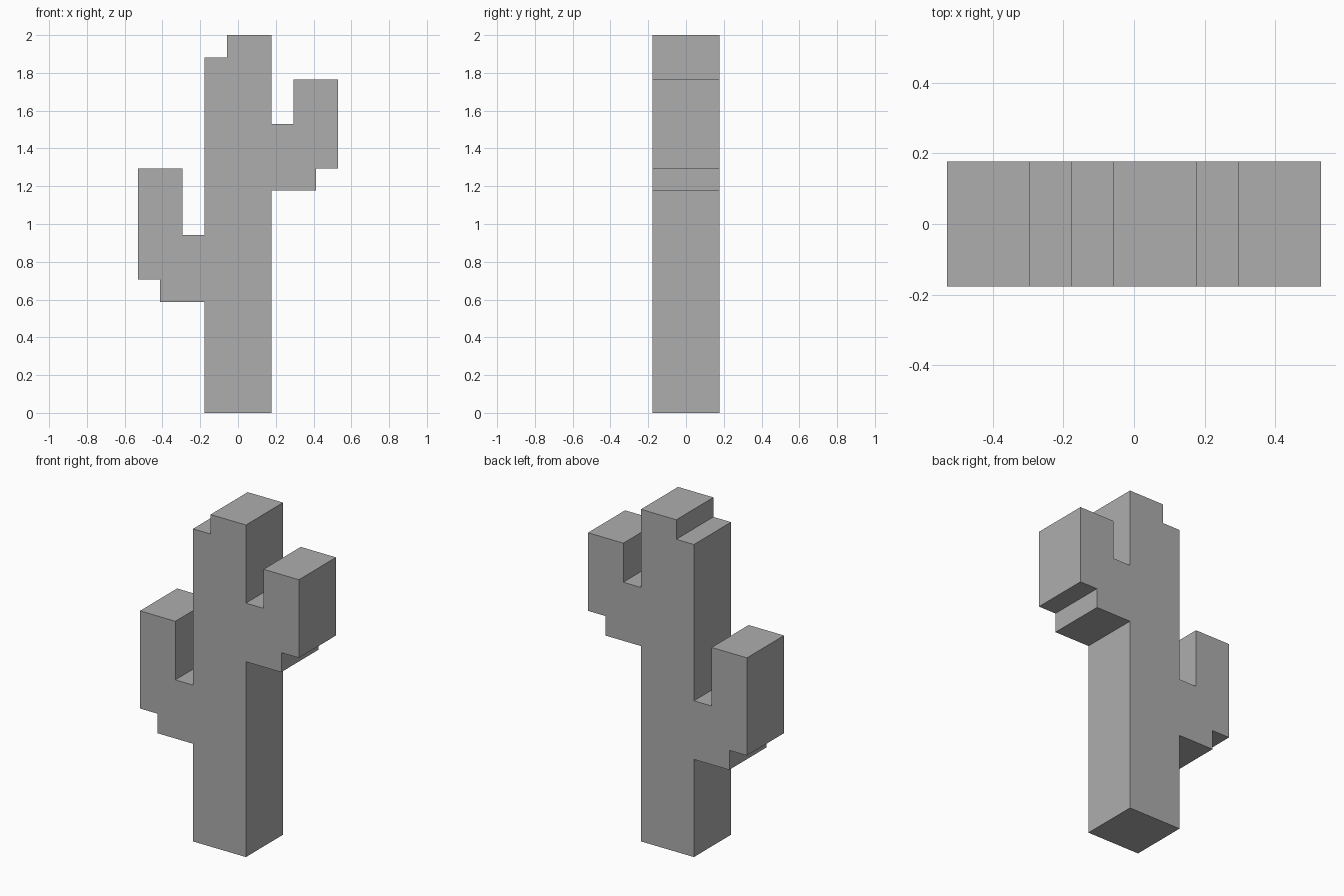
import bpy
import bmesh
from mathutils import Vector

default = bpy.data.objects.get("Cube")
if default:
    bpy.data.objects.remove(default, do_unlink=True)

UNIT = 2 / 17      # one block of the stepped silhouette
HALF_DEPTH = 1.5   # in blocks

# Plain grey material
grey = bpy.data.materials.new("plain_grey")
grey.use_nodes = True
colour = (0.42, 0.42, 0.42, 1)
grey.diffuse_color = colour
grey.node_tree.nodes["Principled BSDF"].inputs["Base Color"].default_value = colour

# Stepped outline in blocks, counter-clockwise from the foot
trunk_foot = [(-1.5, 0), (1.5, 0)]
left_arm = [(1.5, 10), (3.5, 10), (3.5, 11), (4.5, 11),
            (4.5, 15), (2.5, 15), (2.5, 13), (1.5, 13)]
trunk_top = [(1.5, 17), (-0.5, 17), (-0.5, 16), (-1.5, 16)]
right_arm = [(-1.5, 8), (-2.5, 8), (-2.5, 11), (-4.5, 11),
             (-4.5, 6), (-3.5, 6), (-3.5, 5), (-1.5, 5)]


def extruded_outline(name, outline, material):
    """Extrude an x-z outline along y into a closed solid."""
    bm = bmesh.new()
    front = bm.faces.new([bm.verts.new(Vector((x, -HALF_DEPTH, z)) * UNIT)
                          for x, z in outline])
    moved = bmesh.ops.extrude_face_region(bm, geom=[front], use_keep_orig=True)
    bmesh.ops.translate(bm, vec=(0, 2 * HALF_DEPTH * UNIT, 0),
                        verts=[g for g in moved["geom"]
                               if isinstance(g, bmesh.types.BMVert)])
    bmesh.ops.recalc_face_normals(bm, faces=bm.faces[:])
    mesh = bpy.data.meshes.new(name)
    bm.to_mesh(mesh)
    bm.free()
    mesh.materials.append(material)
    obj = bpy.data.objects.new(name, mesh)
    bpy.context.collection.objects.link(obj)
    return obj


# Cactus: trunk and both arms as one solid
extruded_outline("cactus_body", trunk_foot + left_arm + trunk_top + right_arm, grey)
